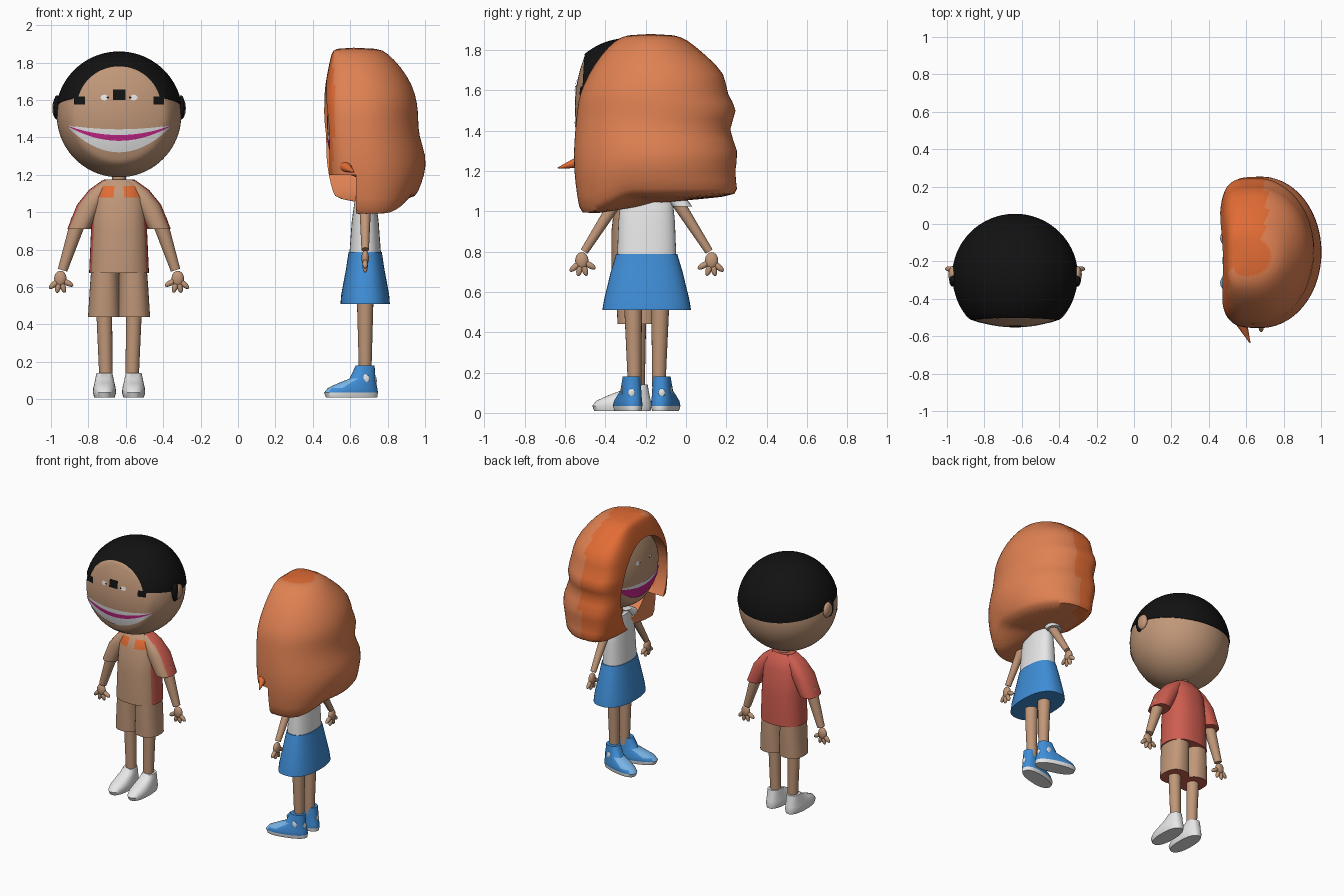
import bpy, bmesh, math
from mathutils import Matrix, Vector

if "Cube" in bpy.data.objects:
    bpy.data.objects.remove(bpy.data.objects["Cube"])


def material(name, *rgb):
    m = bpy.data.materials.new(name)
    m.use_nodes = True
    m.diffuse_color = (*rgb, 1)
    m.node_tree.nodes["Principled BSDF"].inputs["Base Color"].default_value = (*rgb, 1)
    return m


SKIN = material("skin", .53, .31, .19)
BLACK = material("black", .006, .006, .006)
WHITE = material("white", .8, .8, .8)
MAGENTA = material("magenta", .56, .02, .25)
RED = material("red", .62, .11, .08)
HAIR = material("hair orange", .74, .22, .085)
DEEP = material("deep orange", .76, .15, .035)
BLUE = material("blue", .05, .27, .68)
PALE = material("pale blue", .2, .48, .83)

frame = Matrix()   # placement of the figure being built


def finish(bm, name, mats, rule=None, sheet=False, place=None):
    bmesh.ops.recalc_face_normals(bm, faces=bm.faces)
    if sheet and sum(f.normal.y for f in bm.faces) > 0:
        bmesh.ops.reverse_faces(bm, faces=bm.faces)
    bm.normal_update()
    if rule:
        for f in bm.faces:
            f.material_index = rule(f.calc_center_median(), f.normal)
    bm.transform(frame if place is None else place)
    me = bpy.data.meshes.new(name)
    bm.to_mesh(me)
    bm.free()
    for m in mats:
        me.materials.append(m)
    me.shade_smooth()
    me.set_sharp_from_angle(angle=math.radians(42))
    ob = bpy.data.objects.new(name, me)
    bpy.context.collection.objects.link(ob)
    return ob


def power(v, p):
    return math.copysign(abs(v) ** p, v)


def oval(t):
    return power(math.cos(t), .85), power(math.sin(t), .85)


def loft(name, rings, mats, rule=None, section=oval, n=40, place=None):
    """Stack of level rings given as (z, centre x, centre y, radius x, radius y)."""
    bm = bmesh.new()
    rows = []
    for z, cx, cy, rx, ry in rings:
        pts = [section(math.tau * i / n) for i in range(n)]
        rows.append([bm.verts.new((cx + rx * a, cy + ry * b, z)) for a, b in pts])
    for lo, hi in zip(rows, rows[1:]):
        for i in range(n):
            j = (i + 1) % n
            bm.faces.new((lo[i], lo[j], hi[j], hi[i]))
    bm.faces.new(rows[0])
    bm.faces.new(rows[-1])
    return finish(bm, name, mats, rule, place=place)


def limb(name, a, b, r1, r2, mat):
    a, b = Vector(a), Vector(b)
    bm = bmesh.new()
    turn = Matrix.Translation((a + b) / 2) @ (b - a).to_track_quat('Z', 'Y').to_matrix().to_4x4()
    bmesh.ops.create_cone(bm, cap_ends=True, segments=20, radius1=r1, radius2=r2,
                          depth=(b - a).length, matrix=turn)
    return finish(bm, name, [mat])


def ball(name, centre, radii, mat, tilt=0):
    bm = bmesh.new()
    m = Matrix.Translation(centre) @ Matrix.Rotation(tilt, 4, 'Y') @ Matrix.Diagonal((*radii, 1))
    bmesh.ops.create_uvsphere(bm, u_segments=20, v_segments=12, radius=1, matrix=m)
    return finish(bm, name, [mat])


# Head: a sphere with a flattened face
def face_depth(q):
    return min(math.sqrt(max(1 - q, 0)), .8 - .26 * q)


def head_mesh(c, r, back):
    bm = bmesh.new()
    bmesh.ops.create_uvsphere(bm, u_segments=64, v_segments=40, radius=1)
    for v in bm.verts:
        x, y, z = v.co
        v.co.y = max(y, -face_depth(x * x + z * z)) if y < 0 else y * back
    bm.transform(Matrix.Translation(c) @ Matrix.Scale(r, 4))
    return bm


def patch(name, c, r, g, mats, rule=None, nu=24, nv=8, lift=.006):
    """Thin painted sheet lying on the face; g maps (u, v) to unit x, z."""
    bm = bmesh.new()
    grid = []
    for j in range(nv + 1):
        row = []
        for i in range(nu + 1):
            x, z = g(i / nu, j / nv)
            y = -face_depth(x * x + z * z)
            row.append(bm.verts.new((c[0] + r * x, c[1] + r * y - lift, c[2] + r * z)))
        grid.append(row)
    for j in range(nv):
        for i in range(nu):
            f = bm.faces.new((grid[j][i], grid[j][i + 1], grid[j + 1][i + 1], grid[j + 1][i]))
            f.material_index = rule(j) if rule else 0
    return finish(bm, name, mats, sheet=True)


def disc(x, z, rx, rz):
    return lambda u, v: (x + rx * (v + .01) * math.cos(math.tau * u),
                         z + rz * (v + .01) * math.sin(math.tau * u))


def box(x0, x1, z0, z1):
    return lambda u, v: (x0 + (x1 - x0) * u, z0 + (z1 - z0) * v)


def smile(u, v):
    s = 2 * u - 1
    top, low = -.17 - .06 * (1 - s * s), -.22 - .38 * (1 - s * s)
    return .8 * s, low + (top - low) * v


def face(who, c, r, back, rule):
    finish(head_mesh(c, r, back), who + "_head", [SKIN])
    patch(who + "_smile", c, r, smile, [WHITE, MAGENTA], rule)
    for s in (-1, 1):
        patch(who + "_eye", c, r, disc(s * .235, .28, .06, .045), [WHITE])
        patch(who + "_pupil", c, r, disc(s * .18, .28, .018, .018), [BLACK], lift=.009)


def arm(who, s, shoulder, wrist, r1, r2):
    def flip(p):
        return (s * p[0], p[1], p[2])
    limb(who + "_arm", flip(shoulder), flip(wrist), r1, r2, SKIN)
    palm = Vector((wrist[0] + .012, 0, wrist[2] - .045))
    ball(who + "_palm", flip(palm), (.033, .02, .042), SKIN)
    for a in (-60, -18, 14, 48):
        a = math.radians(a)
        d = Vector((math.sin(a), 0, -math.cos(a)))
        ball(who + "_finger", flip(palm + d * .045), (.015, .014, .034), SKIN, -s * a)


def shoe(who, x, turn, tall, mats, rule):
    rings = [(.01, 0, -.075, .055, .14), (.035, 0, -.078, .062, .147), (.06, 0, -.07, .06, .135),
             (.085, 0, -.045, .054, .105), (.11, 0, -.015, .049, .07), (.14 * tall, 0, 0, .042, .05)]
    place = frame @ Matrix.Translation((x, 0, 0)) @ Matrix.Rotation(turn, 4, 'Z')
    loft(who + "_shoe", rings, mats, rule, place=place)


def cut(ob, cutters):
    bpy.context.view_layer.objects.active = ob
    for c in cutters:
        c.hide_render = True
        mod = ob.modifiers.new("cut", 'BOOLEAN')
        mod.operation, mod.solver, mod.object = 'DIFFERENCE', 'EXACT', c
    for mod in list(ob.modifiers):
        bpy.ops.object.modifier_apply(modifier=mod.name)
    for c in cutters:
        bpy.data.objects.remove(c)
    ob.data.shade_smooth()
    ob.data.set_sharp_from_angle(angle=math.radians(42))


def cutter(name, axis, c, ra, rz, depth):
    bm = bmesh.new()
    bmesh.ops.create_cone(bm, cap_ends=True, segments=64, radius1=1, radius2=1, depth=1)
    bm.transform(Matrix.Rotation(math.pi / 2, 4, 'X'))
    bm.transform(Matrix.Diagonal((ra, depth, rz, 1)))
    if axis == 'X':
        bm.transform(Matrix.Rotation(math.pi / 2, 4, 'Z'))
    return finish(bm, name, [], place=Matrix.Translation(c))


# ---- Boy, facing the front ----
frame = Matrix.Translation((-.636, -.24, 0))
c, r = (0, -.045, 1.52), .333
face("boy", c, r, 1, lambda j: 1 if 4 <= j <= 5 else 0)

# short hair cap, cut by a sloping hairline and a round brow opening
bm = head_mesh(c, r * 1.02, 1)
bmesh.ops.bisect_plane(bm, geom=bm.verts[:] + bm.edges[:] + bm.faces[:], clear_inner=True,
                       plane_co=(0, c[1], c[2] + .05), plane_no=(0, .18, 1))
bmesh.ops.holes_fill(bm, edges=bm.edges)
cap = finish(bm, "boy_hair", [BLACK])
cut(cap, [cutter("brow_cutter", 'Y', (-.636, -.5, 1.56), .225, .22, .4)])

patch("glasses_bridge", c, r, box(-.1, .1, .24, .41), [BLACK])
for s in (-1, 1):
    patch("glasses_hinge", c, r, box(s * .55, s * .72, .17, .3), [BLACK])
    ball("ear", (s * .335, -.03, 1.555), (.022, .045, .055), SKIN)
    ball("sideburn", (s * .332, -.06, 1.56), (.02, .035, .065), BLACK)
    arm("boy", s, (.215, 0, .96), (.302, 0, .69), .042, .026)


def shirt_colour(p, n):
    if n.y > -.45:
        return 1
    return 2 if 1.08 < p.z < 1.14 and abs(p.x) > .035 else 0


loft("boy_shirt", [(.675, 0, 0, .16, .13), (.9, 0, 0, .15, .13), (1.08, 0, 0, .14, .11),
                   (1.14, 0, 0, .115, .085), (1.175, 0, 0, .08, .055)], [SKIN, RED, DEEP], shirt_colour)
limb("boy_neck", (0, 0, 1.15), (0, 0, 1.23), .037, .037, SKIN)
for s in (-1, 1):
    loft("boy_sleeve", [(.91, s * .215, 0, .062, .08), (1.04, s * .155, 0, .07, .085),
                        (1.12, s * .1, 0, .06, .07), (1.17, s * .05, 0, .04, .05)],
         [SKIN, RED], lambda p, n: 0 if n.y < -.4 else 1)
    loft("boy_shorts", [(.44, s * .079, 0, .087, .1), (.6, s * .077, 0, .079, .105),
                        (.69, s * .075, 0, .074, .105)],
         [SKIN, RED], lambda p, n: 1 if n.z < -.8 else 0)
    limb("boy_leg", (s * .07, 0, .1), (s * .08, 0, .5), .035, .043, SKIN)
    shoe("boy", s * .078, 0, 1, [WHITE], None)

# ---- Girl, turned towards the boy ----
frame = Matrix.Translation((.68, -.195, 0)) @ Matrix.Rotation(-math.pi / 2, 4, 'Z')
face("girl", (0, .04, 1.48), .305, .75, lambda j: 0 if j > 5 else 1)
limb("girl_neck", (0, .01, 1.05), (0, .02, 1.25), .035, .035, SKIN)
loft("girl_shirt", [(.77, 0, 0, .147, .085), (.95, 0, 0, .14, .072), (1.05, 0, 0, .13, .058),
                    (1.12, 0, 0, .09, .045)], [WHITE])
loft("skirt", [(.51, 0, 0, .22, .132), (.56, 0, 0, .212, .128), (.7, 0, 0, .178, .102),
               (.787, 0, 0, .152, .089)], [BLUE])


def trainer_colour(p, n):
    if p.z < .035:
        return 1
    return 2 if n.z > .5 and n.y < 0 else 0


for s in (-1, 1):
    loft("girl_sleeve", [(1.025, s * .175, 0, .05, .05), (1.09, s * .125, 0, .055, .05),
                         (1.13, s * .07, 0, .04, .04)], [WHITE])
    arm("girl", s, (.15, 0, 1.05), (.31, 0, .8), .032, .02)
    limb("girl_leg", (s * .06, 0, .13), (s * .068, 0, .56), .033, .045, SKIN)
    shoe("girl", s * .075, s * .25, 1.29, [BLUE, WHITE, PALE], trainer_colour)
    ball("shoe_badge", (s * .122, 0, .11), (.006, .022, .024), WHITE)
    ball("heel_badge", (s * .075, .056, .1), (.016, .006, .02), WHITE)


# Long wavy hair: D-shaped levels given as z, y range, x range
def d_shape(t):
    a, b = math.sin(t), math.cos(t)
    return (-.2 + 1.2 * a, b) if a >= 0 else (-.2 - .8 * abs(a) ** .5, power(b, .5))


frame = Matrix()
levels = [(1.07, -.515, .24, .52, .94), (1.1, -.53, .262, .51, .96), (1.2, -.55, .235, .48, 1.0),
          (1.3, -.56, .272, .465, 1.01), (1.41, -.55, .195, .46, .965), (1.5, -.54, .272, .455, .965),
          (1.58, -.53, .195, .455, .96), (1.68, -.485, .205, .465, .935), (1.78, -.42, .09, .485, .87),
          (1.85, -.35, .01, .5, .8), (1.88, -.29, -.06, .515, .75)]
rings = [(z, (a + b) / 2, (y0 + y1) / 2, (b - a) / 2, (y1 - y0) / 2) for z, y0, y1, a, b in levels]
mane = loft("long_hair", rings, [HAIR, DEEP],
            lambda p, n: int(p.x < (.7 if p.y > -.25 else .51)), d_shape, 48)
for v in mane.data.vertices:   # the left side hangs lower
    v.co.z -= .1 * min(1, max(0, (-.3 - v.co.y) / .18)) * max(0, 1 - (v.co.z - 1.07) / .35)
mane.modifiers.new("smooth", 'SUBSURF').levels = 1

bm = bmesh.new()
bmesh.ops.create_cube(bm, size=1, matrix=Matrix.Translation((.4, -.45, 1.0))
                      @ Matrix.Diagonal((.46, .5, .4, 1)))
side_cutter = finish(bm, "side_cutter", [])
cut(mane, [cutter("face_cutter", 'X', (.5, -.195, 1.39), .285, .34, .46), side_cutter])
limb("hair_flick", (.55, -.47, 1.26), (.62, -.635, 1.215), .045, .003, DEEP)
